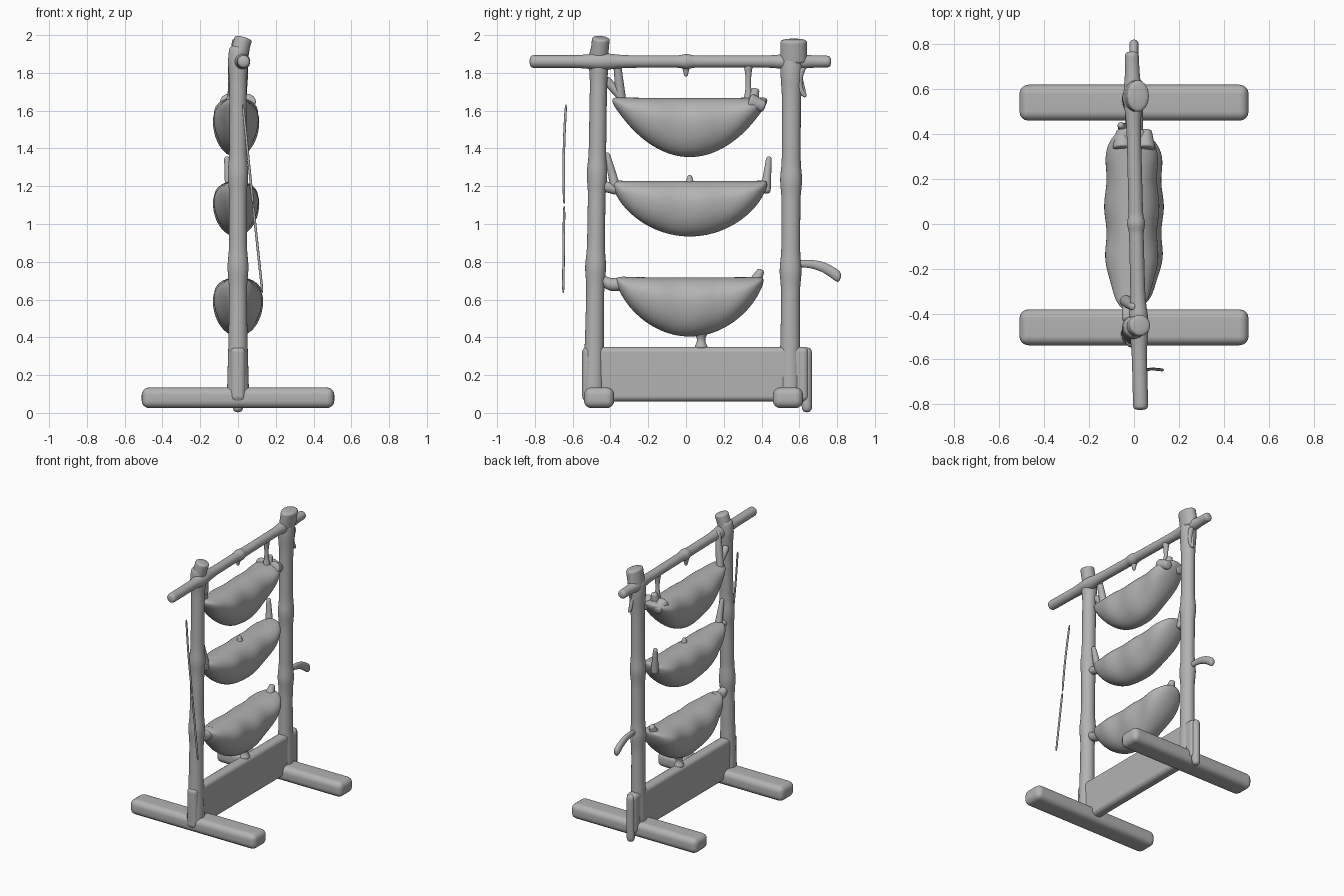
import bpy, bmesh
from math import sin, cos, pi, exp
from mathutils import Vector

if "Cube" in bpy.data.objects:
    bpy.data.objects.remove(bpy.data.objects["Cube"], do_unlink=True)

grey = bpy.data.materials.new("plain grey")
grey.use_nodes = True
grey.diffuse_color = (0.45, 0.45, 0.45, 1)
grey.node_tree.nodes["Principled BSDF"].inputs["Base Color"].default_value = grey.diffuse_color


def finish(name, bm):
    bmesh.ops.recalc_face_normals(bm, faces=bm.faces)
    mesh = bpy.data.meshes.new(name)
    bm.to_mesh(mesh)
    bm.free()
    mesh.shade_smooth()
    mesh.materials.append(grey)
    obj = bpy.data.objects.new(name, mesh)
    bpy.context.collection.objects.link(obj)
    return obj


def loft(name, rings):
    """Skin a list of closed rings, cap both ends and smooth the result."""
    bm = bmesh.new()
    rows = [[bm.verts.new(point) for point in ring] for ring in rings]
    for lower, upper in zip(rows, rows[1:]):
        for i in range(len(lower)):
            bm.faces.new((lower[i - 1], lower[i], upper[i], upper[i - 1]))
    bm.faces.new(rows[0])
    bm.faces.new(rows[-1])
    obj = finish(name, bm)
    smooth = obj.modifiers.new("smooth", "SUBSURF")
    smooth.levels = smooth.render_levels = 2
    return obj


def limb(name, start, end, radius, end_radius=None, bend=0, x=0, end_x=None,
         knots=(), swell=0.2, squash=1, steps=6):
    """Round limb between two (y, z) points; knots are (place along, spread) bulges."""
    end_radius = end_radius or radius
    first = Vector((x, *start))
    last = Vector((x if end_x is None else end_x, *end))
    along = (last - first).normalized()
    side = (Vector((1, 0, 0)) - along * along.x).normalized()
    normal = along.cross(side)
    rings = []
    for i in range(steps + 1):
        t = i / steps
        centre = first.lerp(last, t) + normal * bend * sin(pi * t)
        r = radius + (end_radius - radius) * t
        r *= 1 + swell * sum(exp(-((t - place) / spread) ** 2) for place, spread in knots)
        angles = [2 * pi * k / 10 for k in range(10)]
        rings.append([centre + r * (side * cos(a) * squash + normal * sin(a)) for a in angles])
    return loft(name, rings)


def block(name, size, centre, bevel):
    """Box with generously rounded edges."""
    bm = bmesh.new()
    bmesh.ops.create_cube(bm, size=1)
    bmesh.ops.scale(bm, verts=bm.verts, vec=size)
    obj = finish(name, bm)
    obj.location = centre
    rounding = obj.modifiers.new("round", "BEVEL")
    rounding.width, rounding.segments = bevel, 4
    obj.modifiers.new("normals", "WEIGHTED_NORMAL")
    return obj


def pod(name, top, depth, centre_x, half_width, fullness, middle=0.02, half_length=0.42):
    """Crescent pod: level top, deep rounded belly, pointed front and blunt rear."""
    rings, steps, sides = [], 22, 18
    for i in range(steps + 1):
        t = 0.98 * (2 * i / steps - 1)
        belly = depth * max(0.1, (1 - t * t) ** fullness)
        power = 3 if t < 0 else 6
        width = half_width * (1 - abs(t) ** power) ** 0.5 * (1 + sin(11 * t) / 20)
        ring = []
        for k in range(sides):
            a = 2 * pi * k / sides
            reach = 0.4 if sin(a) > 0 else 0.6
            z = top + belly * (reach * sin(a) - 0.4)
            ring.append((centre_x + width * cos(a), middle + t * half_length, z))
        rings.append(ring)
    return loft(name, rings)


# Feet lying across x, and the board between them
for name, y in (("front_foot", -0.46), ("back_foot", 0.54)):
    block(name, size=(1.02, 0.16, 0.11), centre=(0, y, 0.08), bevel=0.04)
block("base_board", size=(0.08, 1.2, 0.29), centre=(0, 0.05, 0.205), bevel=0.03)
limb("back_board_end", start=(0.64, 0), end=(0.64, 0.35), radius=0.03)

# Uprights, swollen at the foot, joints and head
joints = [(0, 0.15), (0.38, 0.03), (0.64, 0.03)]
limb("front_post", start=(-0.49, 0.05), end=(-0.46, 1.95), radius=0.052, end_radius=0.048,
     knots=joints + [(0.95, 0.03)], steps=40)
limb("back_post", start=(0.55, 0.05), end=(0.56, 1.9), radius=0.053,
     knots=joints + [(0.95, 0.05)], steps=40, squash=0.9)
limb("front_post_head", start=(-0.46, 1.88), end=(-0.45, 1.99), radius=0.05, end_x=0.03)
limb("back_post_head", start=(0.57, 1.85), end=(0.57, 1.98), radius=0.075, end_x=0.02, squash=0.7)

# Top rail with knots where it crosses the posts and at its middle
limb("top_rail", start=(-0.83, 1.86), end=(0.77, 1.86), radius=0.036, end_radius=0.033,
     x=0.03, end_x=-0.01, knots=[(0.24, 0.05), (0.52, 0.01), (0.87, 0.05)], swell=0.35, steps=50)
limb("rail_knot_tip", start=(0, 1.84), end=(0, 1.78), radius=0.025, end_radius=0.008)

# Three hanging pods
pod("top_pod", top=1.67, depth=0.32, centre_x=-0.01, half_width=0.12, fullness=0.85)
pod("middle_pod", top=1.23, depth=0.3, centre_x=-0.01, half_width=0.12, fullness=0.65)
pod("bottom_pod", top=0.72, depth=0.32, centre_x=0, half_width=0.13, fullness=0.68, half_length=0.4)

# Straps, corners and tie of the top pod
limb("top_front_strap", start=(-0.34, 1.62), end=(-0.37, 1.9), radius=0.03, end_radius=0.02, x=-0.04, end_x=0)
limb("top_front_tie", start=(-0.33, 1.66), end=(-0.43, 1.77), radius=0.025, x=-0.03)
limb("top_back_strap", start=(0.33, 1.64), end=(0.33, 1.86), radius=0.015, knots=[(0, 0.2), (1, 0.2)], swell=1)
limb("top_back_tip", start=(0.35, 1.64), end=(0.37, 1.72), radius=0.04, end_radius=0.02)
for side, x in (("right", -0.05), ("left", 0.05)):
    limb(side + "_top_corner", start=(0.33, 1.65), end=(0.42, 1.62), radius=0.05, end_radius=0.03, x=x)

# Peak, tip and ties of the middle pod
limb("middle_peak", start=(0.02, 1.2), end=(0.02, 1.26), radius=0.03, end_radius=0.01)
limb("middle_back_tip", start=(0.42, 1.16), end=(0.44, 1.36), radius=0.03, end_radius=0.015, x=-0.04, end_x=-0.06)
limb("middle_front_tie", start=(-0.37, 1.18), end=(-0.42, 1.38), radius=0.03, end_radius=0.015)
limb("middle_front_link", start=(-0.36, 1.18), end=(-0.47, 1.21), radius=0.03)

# Tie, tip and stalk of the bottom pod
limb("bottom_front_tie", start=(-0.32, 0.69), end=(-0.47, 0.73), radius=0.045, end_radius=0.025, bend=-0.03)
limb("bottom_back_tip", start=(0.36, 0.68), end=(0.4, 0.76), radius=0.04, end_radius=0.018)
limb("bottom_stalk", start=(0.08, 0.43), end=(0.08, 0.34), radius=0.02, knots=[(0, 0.3), (1, 0.3)], swell=1)

# Hook and loop behind the back post, loose cord beside the front post
limb("back_hook", start=(0.58, 0.79), end=(0.82, 0.71), radius=0.02, end_radius=0.033, bend=-0.03, squash=0.7)
limb("back_loop_outer", start=(0.62, 1.83), end=(0.63, 1.67), radius=0.02, end_radius=0.012, bend=0.025, x=0.02)
limb("back_loop_inner", start=(0.63, 1.67), end=(0.6, 1.8), radius=0.012, x=0.02, end_x=0)
limb("loose_cord_upper", start=(-0.635, 1.64), end=(-0.645, 1.1), radius=0.007, bend=0.007, x=0.025, end_x=0.08)
limb("loose_cord_lower", start=(-0.645, 1.1), end=(-0.65, 0.63), radius=0.007, x=0.08, end_x=0.13)
